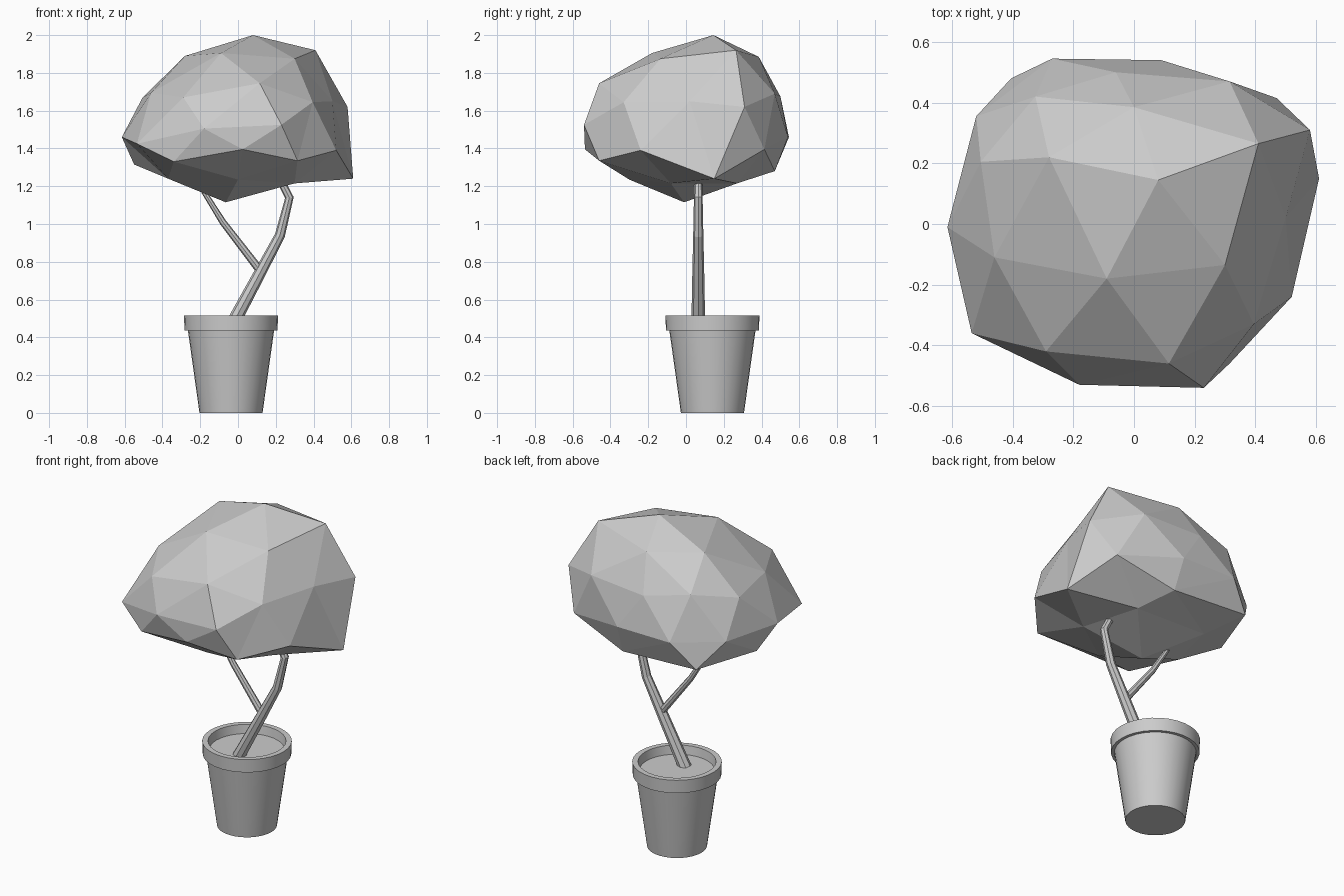
import bpy, bmesh, math
from mathutils import Vector

if "Cube" in bpy.data.objects:
    bpy.data.objects.remove(bpy.data.objects["Cube"])


def lathe(name, profile, centre, sides=32):
    """Revolve a (radius, height) profile around a vertical axis."""
    bm = bmesh.new()
    vs = [bm.verts.new((r, 0, z)) for r, z in profile]
    edges = [bm.edges.new(p) for p in zip(vs, vs[1:])]
    bmesh.ops.spin(bm, geom=vs + edges, cent=(0, 0, 0), axis=(0, 0, 1),
                   angle=math.tau, steps=sides, use_duplicate=False)
    bmesh.ops.remove_doubles(bm, verts=bm.verts, dist=1e-4)
    bmesh.ops.recalc_face_normals(bm, faces=bm.faces)
    me = bpy.data.meshes.new(name)
    bm.to_mesh(me)
    bm.free()
    ob = bpy.data.objects.new(name, me)
    ob.location = centre
    bpy.context.collection.objects.link(ob)
    smooth(ob)
    return ob


def smooth(ob):
    bpy.ops.object.select_all(action='DESELECT')
    ob.select_set(True)
    bpy.context.view_layer.objects.active = ob
    bpy.ops.object.shade_smooth_by_angle(angle=math.radians(30))


def limb(name, points):
    """Tapered tube through (x, z, radius) points in the trunk plane."""
    cu = bpy.data.curves.new(name, 'CURVE')
    cu.dimensions = '3D'
    cu.bevel_depth = 1.0
    cu.bevel_resolution = 2
    cu.use_fill_caps = True
    sp = cu.splines.new('POLY')
    sp.points.add(len(points) - 1)
    for p, (x, z, r) in zip(sp.points, points):
        p.co = (x, 0.065, z, 1)
        p.radius = r
    ob = bpy.data.objects.new(name, cu)
    bpy.context.collection.objects.link(ob)
    bpy.ops.object.select_all(action='DESELECT')
    ob.select_set(True)
    bpy.context.view_layer.objects.active = ob
    bpy.ops.object.convert(target='MESH')
    for poly in bpy.context.object.data.polygons:
        poly.use_smooth = False


# Pot with overhanging rim, and the soil inside
pot_centre = (-0.037, 0.14, 0)
lathe("pot", [(0, 0), (0.167, 0), (0.228, 0.435), (0.246, 0.435), (0.249, 0.515),
              (0.217, 0.515), (0.208, 0.45), (0, 0.45)], pot_centre)
lathe("soil", [(0.209, 0.44), (0.209, 0.462), (0, 0.462)], pot_centre)

# Trunk and side branch
limb("trunk", [(-0.04, 0.45, 0.037), (0.105, 0.72, 0.032), (0.222, 0.94, 0.027),
               (0.272, 1.14, 0.023), (0.22, 1.24, 0.021), (0.18, 1.34, 0.018)])
limb("branch", [(0.12, 0.75, 0.022), (-0.08, 1.01, 0.018), (-0.18, 1.17, 0.014),
                (-0.22, 1.26, 0.012)])

# Faceted crown: corner points from top to bottom, joined as a faceted ball
crown = [
    (.08, .145, 2), (.41, .265, 1.92), (-.28, .22, 1.89), (-.09, -.18, 1.905),
    (.30, -.135, 1.875), (0, .385, 1.885), (-.505, .205, 1.67), (-.46, -.11, 1.695),
    (-.29, -.42, 1.67), (.115, -.46, 1.745), (.395, -.33, 1.645), (.50, .02, 1.65),
    (.58, .31, 1.62), (.315, .47, 1.69), (-.06, .5, 1.675), (-.325, .42, 1.72),
    (-.615, -.01, 1.46), (-.535, -.36, 1.425), (-.18, -.53, 1.505), (.23, -.54, 1.525),
    (.025, -.535, 1.395), (.315, -.46, 1.335), (.52, -.24, 1.39), (.61, .15, 1.24),
    (.47, .415, 1.395), (.09, .54, 1.46), (-.27, .545, 1.46), (-.52, .355, 1.46),
    (-.405, .48, 1.305), (-.34, -.45, 1.33), (-.55, .1, 1.315), (.1, .47, 1.28),
    (0, -.3, 1.235), (.3, -.08, 1.215), (.2, .27, 1.215), (-.3, .25, 1.245),
    (-.37, -.05, 1.24), (-.065, -.01, 1.115),
]
bm = bmesh.new()
target = {}
for c in crown:
    x, y, z = c
    v = bm.verts.new(Vector((x / .6, y / .54, (z - 1.5) / .42)).normalized())
    target[v] = c
bmesh.ops.convex_hull(bm, input=bm.verts)
for v in bm.verts:
    v.co = target[v]
bmesh.ops.recalc_face_normals(bm, faces=bm.faces)
me = bpy.data.meshes.new("crown")
bm.to_mesh(me)
bm.free()
bpy.context.collection.objects.link(bpy.data.objects.new("crown", me))
